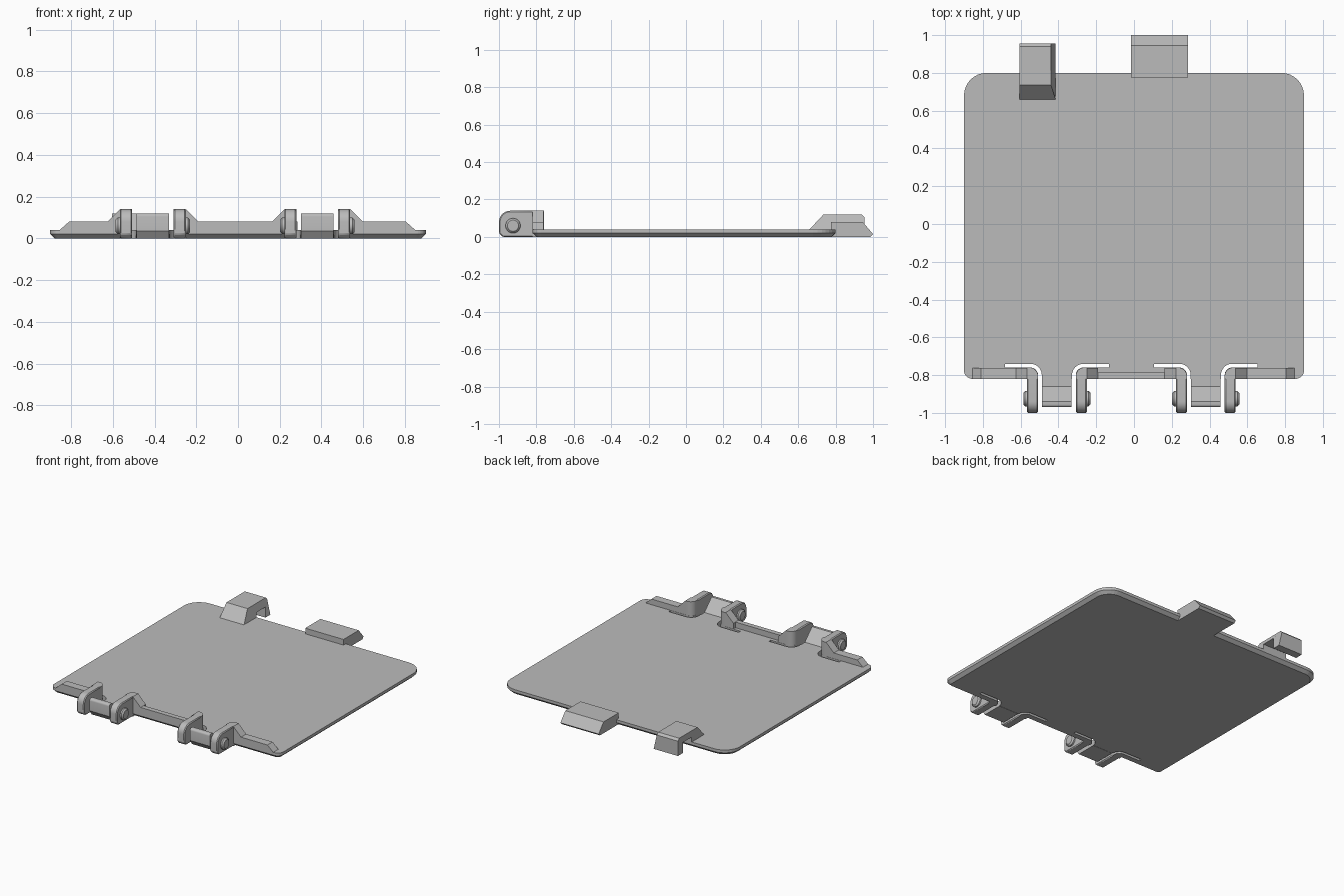
import bpy, bmesh
from math import sin, cos, pi

cube = bpy.data.objects.get("Cube")
if cube:
    bpy.data.objects.remove(cube, do_unlink=True)

grey = bpy.data.materials.new("plain grey")
grey.use_nodes = True
colour = (0.5, 0.5, 0.5, 1)
grey.diffuse_color = colour
grey.node_tree.nodes["Principled BSDF"].inputs["Base Color"].default_value = colour


def arc(cx, cy, r, start, end, n=8):
    """Points on a circle between two angles given in quarter turns."""
    angles = [(start + (end - start) * i / n) * pi / 2 for i in range(n + 1)]
    return [(cx + r * cos(a), cy + r * sin(a)) for a in angles]


def loft(name, rings):
    """Solid through rings of equal length, capped at both ends."""
    bm = bmesh.new()
    loops = [[bm.verts.new(p) for p in ring] for ring in rings]
    n = len(loops[0])
    for a, b in zip(loops, loops[1:]):
        for i in range(n):
            j = (i + 1) % n
            bm.faces.new((a[i], a[j], b[j], b[i]))
    bm.faces.new(loops[0])
    bm.faces.new(loops[-1])
    bmesh.ops.recalc_face_normals(bm, faces=bm.faces)
    mesh = bpy.data.meshes.new(name)
    bm.to_mesh(mesh)
    bm.free()
    mesh.materials.append(grey)
    obj = bpy.data.objects.new(name, mesh)
    bpy.context.collection.objects.link(obj)
    return obj


def prism(name, profile, axis, low, high):
    """Extrude a 2D profile along an axis."""
    place = {"x": lambda p, t: (t, p[0], p[1]),
             "y": lambda p, t: (p[0], t, p[1]),
             "z": lambda p, t: (p[0], p[1], t)}[axis]
    return loft(name, [[place(p, t) for p in profile] for t in (low, high)])


def soften(obj, width, segments=1):
    mod = obj.modifiers.new("edge", "BEVEL")
    mod.width, mod.segments = width, segments
    mod.limit_method = "ANGLE"


def outline(inset, z):
    """Rounded plate outline: wide radius behind, small radius in front."""
    x, back, front = 0.9 - inset, 0.8 - inset, -0.82 + inset
    rb, rf = 0.12 - inset, 0.045 - inset
    pts = (arc(x - rb, back - rb, rb, 0, 1) + arc(rb - x, back - rb, rb, 1, 2)
           + arc(rf - x, front + rf, rf, 2, 3) + arc(x - rf, front + rf, rf, 3, 4))
    return [(px, py, z) for px, py in pts]


# Plate with chamfered underside
plate = loft("plate", [outline(0.022, 0), outline(0, 0.02), outline(0, 0.04)])

# Hinges: each side has a lug, a rounded root, a pin end and a flexing slit
lug_profile = ([(-0.8, 0), (-0.98, 0), (-1, 0.02)]
               + arc(-0.94, 0.08, 0.06, 2, 1) + [(-0.8, 0.14)])
tongue_profile = ([(-0.8, 0), (-0.945, 0), (-0.97, 0.035)]
                  + arc(-0.955, 0.105, 0.015, 2, 1, 4)
                  + [(-0.94, 0.12), (-0.86, 0.04), (-0.8, 0.04)])

for hinge, cx in (("right", -0.408), ("left", 0.38)):
    for side, s in (("right", -1), ("left", 1)):
        label = f"{hinge}_hinge_{side}"

        def flip(pts):
            return [(cx + s * x, y) for x, y in pts]

        prism(label + "_lug", lug_profile, "x", cx + s * 0.1, cx + s * 0.158)
        root = ([(0.158, -0.82), (0.1, -0.82)] + arc(0.145, -0.805, 0.045, 2, 1)
                + [(0.158, -0.76)])
        prism(label + "_root", flip(root), "z", 0, 0.14)
        slope = [(0.15, 0.03), (0.15, 0.14), (0.158, 0.14), (0.218, 0.08), (0.218, 0.03)]
        prism(label + "_brace", flip(slope), "y", -0.82, -0.762)

        # Tapered pin end outside the lug
        rings = []
        for x, r in ((0.15, 0.04), (0.168, 0.04), (0.178, 0.03)):
            rings.append([(cx + s * x, y, z) for y, z in arc(-0.925, 0.06, r, 0, 4, 24)[:-1]])
        pin = loft(label + "_pin", rings)

        # Slit cut through the plate
        slit = (arc(0.14, -0.8, 0.06, 2, 1) + [(0.275, -0.74), (0.275, -0.76)]
                + arc(0.14, -0.8, 0.04, 1, 2) + [(0.1, -0.9), (0.08, -0.9)])
        cutter = prism(label + "_slit_cutter", flip(slit), "z", -0.1, 0.2)
        cutter.hide_render = True
        cutter.hide_set(True)
        cut = plate.modifiers.new("slit", "BOOLEAN")
        cut.operation, cut.object, cut.solver = "DIFFERENCE", cutter, "EXACT"

    prism(hinge + "_hinge_tongue", tongue_profile, "x", cx - 0.078, cx + 0.078)

# Front stiffening rail in three lengths
for name, x0, x1, back, taper0, taper1 in (
        ("right_rail", -0.855, -0.6, -0.762, 0.045, 0),
        ("middle_rail", -0.2, 0.175, -0.785, 0, 0),
        ("left_rail", 0.58, 0.85, -0.762, 0, 0.045)):
    prism(name, [(x0, 0.03), (x1, 0.03), (x1, 0.04), (x1 - taper1, 0.08),
                 (x0 + taper0, 0.08), (x0, 0.04)], "y", -0.82, back)

# Back lip with sloped edge
prism("back_lip", [(0.775, 0), (0.985, 0), (1, 0.015), (0.945, 0.08), (0.775, 0.08)],
      "x", -0.015, 0.285)

# Back hook: ramp, flat top and a wall hanging behind the plate
hook = prism("back_hook", [(0.66, 0.04), (0.735, 0.12), (0.94, 0.12), (0.955, 0.105),
                           (0.955, 0), (0.9, 0), (0.9, 0.075), (0.8, 0.075), (0.8, 0.03),
                           (0.66, 0.03)], "x", -0.605, -0.415)
# Lean the upper side edge inward
for v in hook.data.vertices:
    if v.co.x > -0.5 and v.co.z > 0.1:
        v.co.x -= 0.025

# Smooth rounded parts while keeping hard edges
for obj in list(bpy.context.scene.objects):
    if obj.type == "MESH" and obj.name.endswith(("_lug", "_root", "_pin", "_tongue")):
        if obj.name.endswith("_lug"):
            soften(obj, 0.006)
        bpy.ops.object.select_all(action="DESELECT")
        obj.select_set(True)
        bpy.context.view_layer.objects.active = obj
        bpy.ops.object.shade_smooth_by_angle(angle=0.6)
